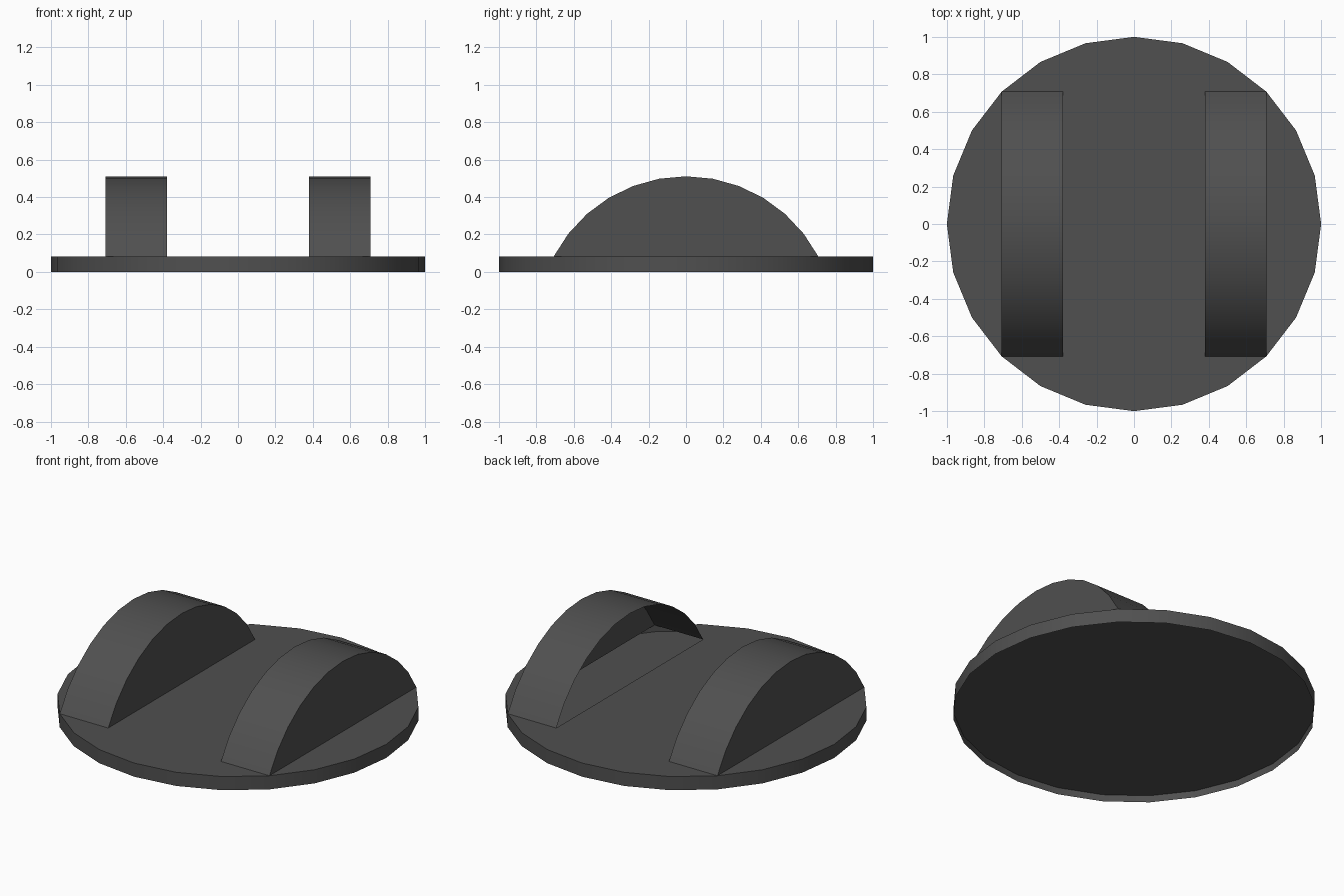
import bpy, bmesh
from math import sin, cos, radians, asin, sqrt

if "Cube" in bpy.data.objects:
    bpy.data.objects.remove(bpy.data.objects["Cube"])

TOP, FLOOR, PEAK, INNER = 0.083, 0.042, 0.511, 0.38
C = sqrt(0.5)                      # lobe corners sit on the 45 degree rim points
SIDES, SEGS = 24, 12

bm = bmesh.new()

# Thin rim wall, with the underside recessed halfway up inside it
def ring(z):
    return [bm.verts.new((cos(radians(i * 15)), sin(radians(i * 15)), z)) for i in range(SIDES)]

low, floor, rim = ring(0), ring(FLOOR), ring(TOP)
bm.faces.new(floor[::-1])
for i in range(SIDES):
    j = (i + 1) % SIDES
    bm.faces.new((low[i], low[j], rim[j], rim[i]))

# Arched lobe profile: circle arc through the corners and the peak
sag = PEAK - TOP
R = (C * C + sag * sag) / (2 * sag)
half = asin(C / R)

def arc(x, start=None, end=None):
    pts = []
    for i in range(SEGS + 1):
        a = half * (2 * i / SEGS - 1)
        pts.append((x, R * sin(a), PEAK - R + R * cos(a)))
    verts = [bm.verts.new(p) for p in pts[1:-1]]
    first = start or bm.verts.new(pts[0])
    last = end or bm.verts.new(pts[-1])
    return [first] + verts + [last]

# Lobes rise hollow out of the disc; the right one is open on its inner side
outer_r, inner_r = arc(C, rim[21], rim[3]), arc(INNER)
outer_l, inner_l = arc(-C, rim[15], rim[9]), arc(-INNER)
for i in range(SEGS):
    bm.faces.new((outer_r[i], outer_r[i + 1], inner_r[i + 1], inner_r[i]))
    bm.faces.new((inner_l[i], inner_l[i + 1], outer_l[i + 1], outer_l[i]))
bm.faces.new(outer_r)
bm.faces.new(outer_l[::-1])
bm.faces.new(inner_l)

# Disc top: middle strip with end caps, and a sliver outside each lobe
bm.faces.new((inner_r[0], inner_r[-1], inner_l[-1], inner_l[0]))
bm.faces.new(rim[3:10] + [inner_l[-1], inner_r[-1]])
bm.faces.new(rim[15:22] + [inner_r[0], inner_l[0]])
bm.faces.new(rim[21:] + rim[:4])
bm.faces.new(rim[9:16])

mesh = bpy.data.meshes.new("disc_with_lobes")
bm.to_mesh(mesh)
bm.free()
obj = bpy.data.objects.new("disc_with_lobes", mesh)
bpy.context.collection.objects.link(obj)

# Dark grey, smooth round surfaces with sharp edges
mat = bpy.data.materials.new("dark_grey")
mat.diffuse_color = (0.08, 0.08, 0.08, 1)
mat.use_nodes = True
mat.node_tree.nodes["Principled BSDF"].inputs["Base Color"].default_value = mat.diffuse_color
mesh.materials.append(mat)
bpy.context.view_layer.objects.active = obj
obj.select_set(True)
bpy.ops.object.shade_smooth_by_angle(angle=radians(30))
